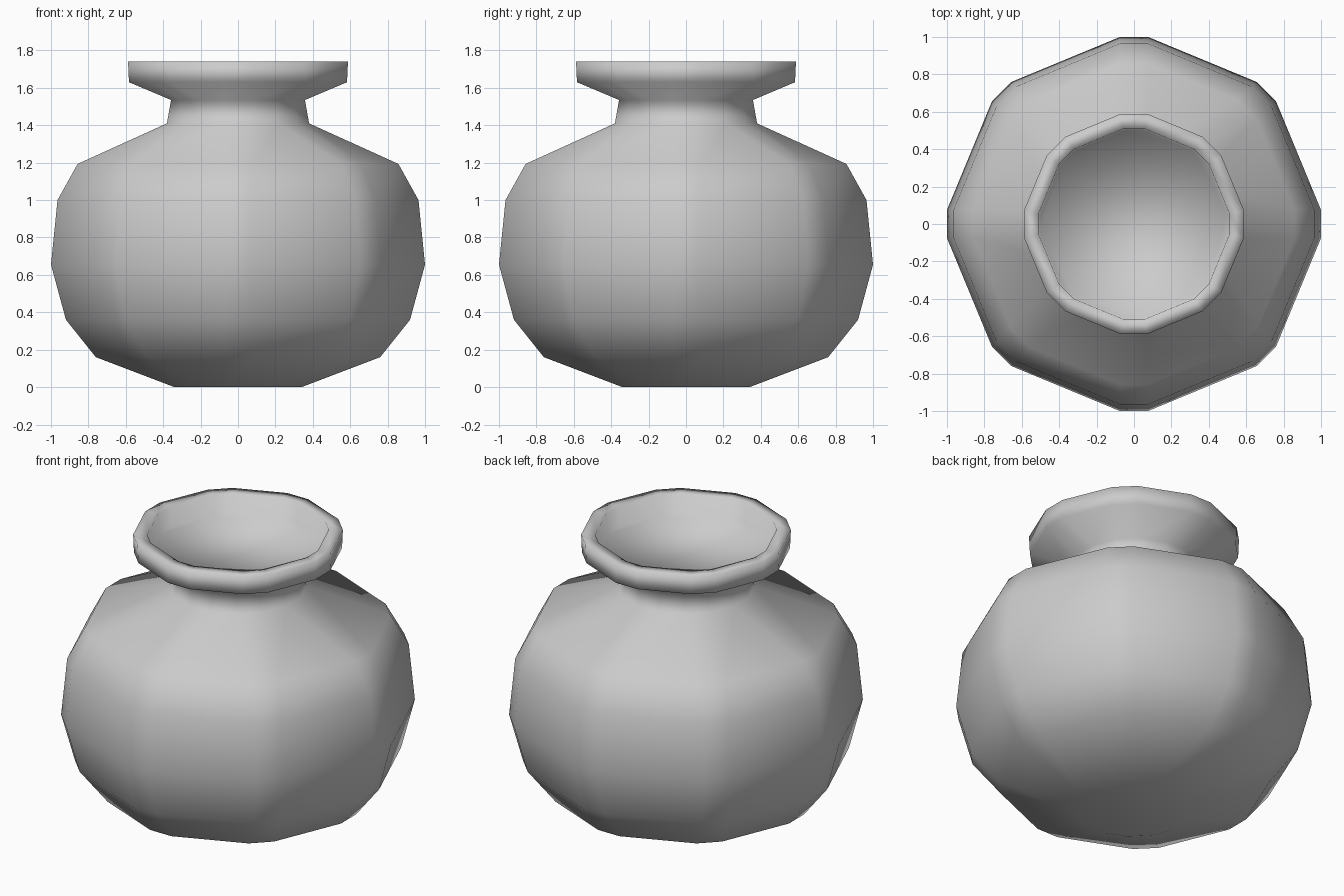
import bpy, bmesh
from math import pi, cos, sin

if "Cube" in bpy.data.objects:
    bpy.data.objects.remove(bpy.data.objects["Cube"])

# Profile: (distance to corner facet, half-width of the facet, height)
PROFILE = [
    (0.34, 0.07, 0.0), (0.76, 0.073, 0.16), (0.92, 0.075, 0.36),
    (1.0, 0.075, 0.655), (0.965, 0.075, 1.0), (0.858, 0.075, 1.193),
    (0.38, 0.07, 1.41), (0.358, 0.07, 1.535), (0.583, 0.073, 1.63),
    (0.588, 0.073, 1.742), (0.51, 0.055, 1.742), (0.50, 0.05, 1.62),
]


def ring(bm, r, h, z):
    """Octagon with narrow chamfered corners."""
    verts = []
    for i in range(8):
        a = i * pi / 4
        for s in (-h, h):
            verts.append(bm.verts.new((r * cos(a) - s * sin(a),
                                       r * sin(a) + s * cos(a), z)))
    return verts


# Faceted pot with flared rim and shallow recess
bm = bmesh.new()
rings = [ring(bm, *p) for p in PROFILE]
for a, b in zip(rings, rings[1:]):
    for i in range(16):
        j = (i + 1) % 16
        bm.faces.new((a[i], a[j], b[j], b[i]))
bm.faces.new(rings[0][::-1])   # base
bm.faces.new(rings[-1])        # recess floor
for f in bm.faces:
    f.smooth = True
bmesh.ops.recalc_face_normals(bm, faces=bm.faces)
mesh = bpy.data.meshes.new("pot")
bm.to_mesh(mesh)
bm.free()
pot = bpy.data.objects.new("pot", mesh)
bpy.context.collection.objects.link(pot)
